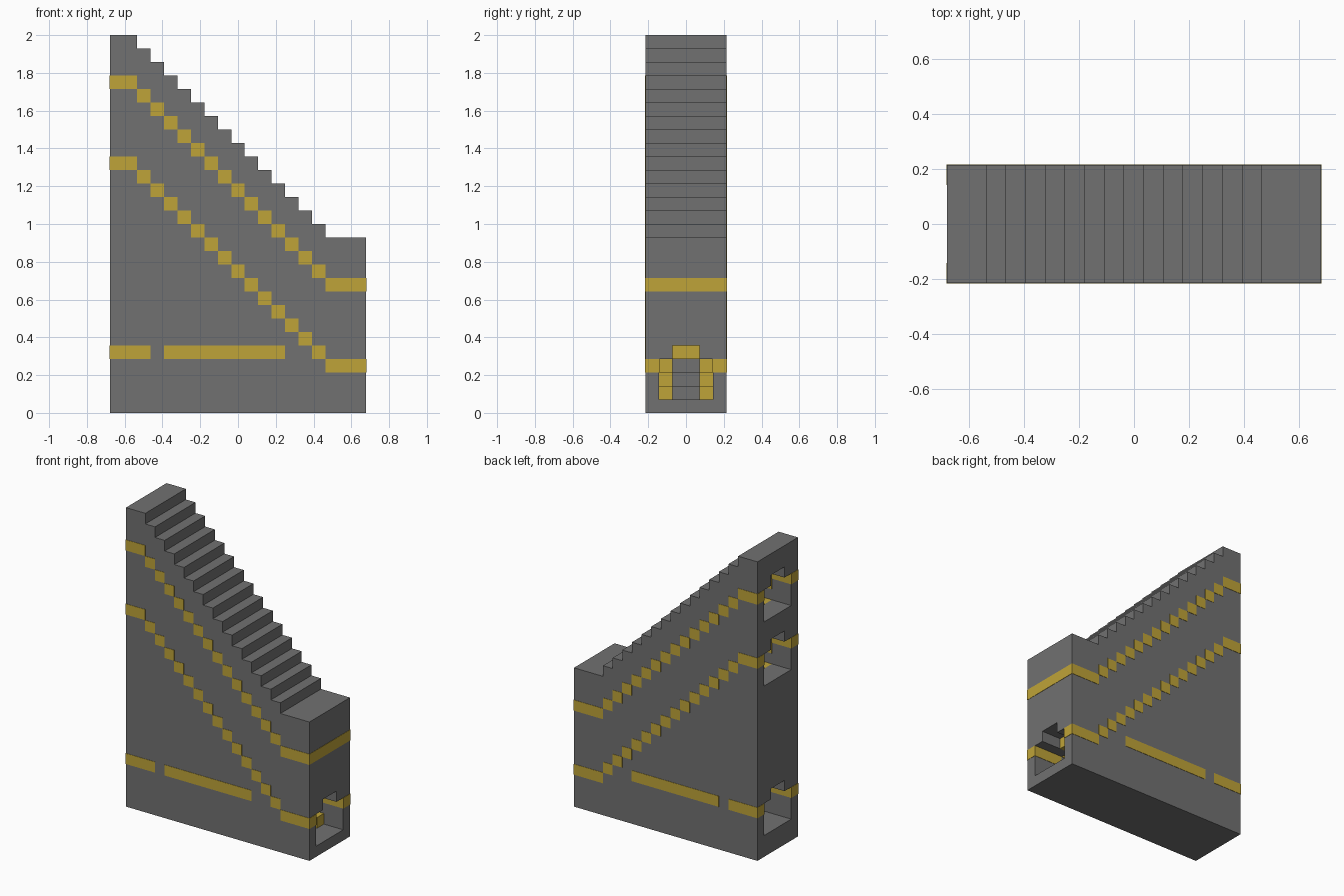
import bpy, bmesh

cube = bpy.data.objects.get("Cube")
if cube:
    bpy.data.objects.remove(cube, do_unlink=True)

COLS, HALF, TALL = 19, 3, 28     # overall size in grid cells
U = 2 / TALL                     # one grid cell
EPS = 0.03                       # stripe relief, in cells


def material(name, rgb):
    m = bpy.data.materials.new(name)
    m.use_nodes = True
    m.diffuse_color = (*rgb, 1)
    m.node_tree.nodes["Principled BSDF"].inputs["Base Color"].default_value = (*rgb, 1)
    return m


grey = material("stone grey", (0.165, 0.165, 0.165))
yellow = material("warning yellow", (0.52, 0.37, 0.04))


def add_prism(bm, outline, y0, y1):
    """Extrude an x-z outline, given in cells, from y0 to y1."""
    verts = [bm.verts.new(((x - COLS / 2) * U, y0 * U, z * U)) for x, z in outline]
    face = bm.faces.new(verts)
    moved = bmesh.ops.extrude_face_region(bm, geom=[face])["geom"]
    bmesh.ops.translate(bm, vec=(0, (y1 - y0) * U, 0),
                        verts=[v for v in moved if isinstance(v, bmesh.types.BMVert)])


def make(name, prisms, mat):
    bm = bmesh.new()
    for prism in prisms:
        add_prism(bm, *prism)
    bmesh.ops.recalc_face_normals(bm, faces=bm.faces)
    mesh = bpy.data.meshes.new(name)
    bm.to_mesh(mesh)
    bm.free()
    mesh.materials.append(mat)
    obj = bpy.data.objects.new(name, mesh)
    bpy.context.collection.objects.link(obj)
    return obj


def rect(x0, x1, z0, z1):
    return [(x0, z0), (x1, z0), (x1, z1), (x0, z1)]


def height(col):
    return TALL + 1 - min(max(col, 1), 16)


def stepped(offset, first, last):
    """Staircase line running parallel to the roof, from first to last edge."""
    pts = []
    for c in range(first, last):
        h = height(c) + offset
        if pts and pts[-1][1] == h:
            pts[-1] = (c + 1, h)
        else:
            pts += [(c, h), (c + 1, h)]
    return pts


# Solid stepped body
body = make("stair_body", [([(0, 0)] + stepped(0, 0, COLS) + [(COLS, 0)], -HALF, HALF)], grey)


def cut(outline, half):
    cutter = make("tunnel_cutter", [(outline, -half, half)], grey)
    cutter.hide_render = True
    mod = body.modifiers.new("tunnel", "BOOLEAN")
    mod.operation, mod.solver, mod.object = "DIFFERENCE", "EXACT", cutter
    bpy.context.view_layer.objects.active = body
    bpy.ops.object.modifier_apply(modifier=mod.name)
    bpy.data.objects.remove(cutter, do_unlink=True)


def open_ends(line, right):
    """Push the ends of a line out past the body for a clean cut."""
    line[0] = (-1, line[0][1])
    if right:
        line[-1] = (COLS + 1, line[-1][1])
    return line


# Two sloping tunnels; the lower one opens at both ends
FLOORS = {"upper": -6, "lower": -12}
for level, drop in FLOORS.items():
    through = level == "lower"
    end = COLS if through else COLS - 1
    for top, half in ((3, 2), (4, 1)):
        cut(open_ends(stepped(drop, 0, end), through)
            + open_ends(stepped(drop + top, 0, end), through)[::-1], half)

# Level tunnel at the bottom
for top, half in ((5, 2), (6, 1)):
    cut(rect(-1, 10, 2, top), half)

# Yellow kerbs beside the steps and yellow blocks along the tunnel ceiling
for level, drop in FLOORS.items():
    kerbs, lights = [], []
    for c in range(2, 17):
        f = height(c) + drop
        kerbs += [(rect(c, c + 1, f, f + 1), s - 0.5, s + 0.5) for s in (-1.5, 1.5)]
        lights.append((rect(c, c + 1, f + 3, f + 4), -1, 1))
    make(level + "_tunnel_kerbs", kerbs, yellow)
    make(level + "_tunnel_ceiling_blocks", lights, yellow)


def wall_band(x0, x1, z):
    """Stripe showing on both faces of both side walls."""
    x0 = x0 - EPS if x0 == 0 else x0
    x1 = x1 + EPS if x1 == COLS else x1
    outline = rect(x0, x1, z, z + 1)
    return [(outline, -HALF - EPS, -2 + EPS), (outline, 2 - EPS, HALF + EPS)]


# Stripes following the tunnels
for level, drop in FLOORS.items():
    band = wall_band(0, 2, height(0) + drop + 2) + wall_band(16, COLS, height(16) + drop + 2)
    for c in range(2, 16):
        band += wall_band(c, c + 1, height(c) + drop + 2)
    make(level + "_stripe", band, yellow)

make("level_stripe", wall_band(0, 3, 4) + wall_band(4, 13, 4), yellow)
make("end_stripe", [(rect(COLS - 0.5, COLS + EPS, 9, 10), -HALF, HALF)], yellow)
